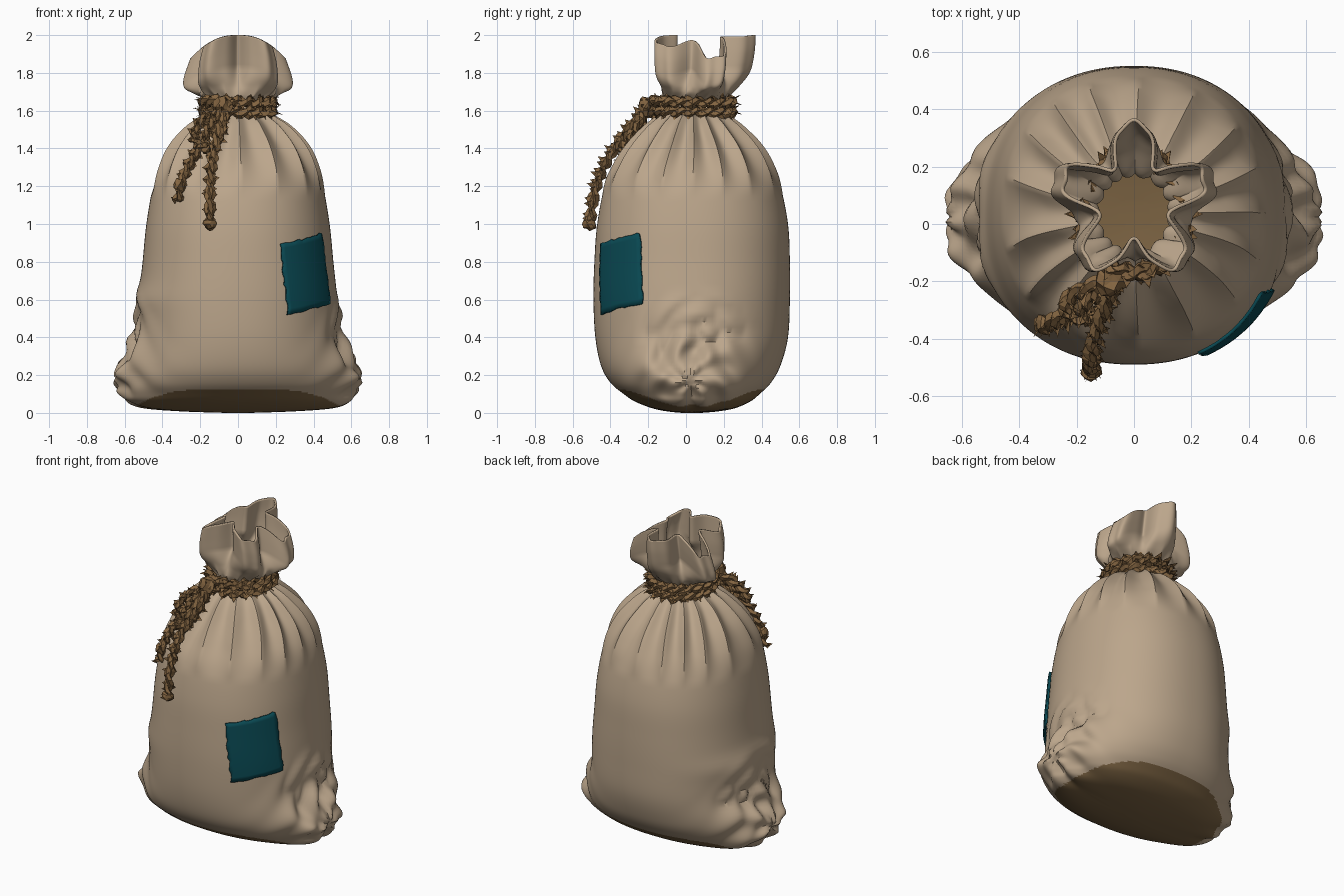
import bpy, bmesh, math, random
from mathutils import Vector

if "Cube" in bpy.data.objects:
    bpy.data.objects.remove(bpy.data.objects["Cube"])

random.seed(4)


def material(name, rgb):
    m = bpy.data.materials.new(name)
    m.diffuse_color = (*rgb, 1)
    m.use_nodes = True
    m.node_tree.nodes["Principled BSDF"].inputs["Base Color"].default_value = m.diffuse_color
    return m


CLOTH = material("tan cloth", (0.50, 0.38, 0.26))
BASE = material("brown base", (0.20, 0.125, 0.055))
ROPE = material("rope brown", (0.23, 0.13, 0.053))
TEAL = material("teal patch", (0.003, 0.068, 0.088))


def spline(pts, u):
    """Catmull-Rom through tuples, u counted in segments."""
    n = len(pts) - 1
    i = min(int(u), n - 1)
    t = u - i
    p0, p1, p2, p3 = (pts[max(0, min(n, k))] for k in (i - 1, i, i + 1, i + 2))
    return [0.5 * (2 * b + (c - a) * t + (2 * a - 5 * b + 4 * c - d) * t * t
                   + (3 * b - a - 3 * c + d) * t ** 3)
            for a, b, c, d in zip(p0, p1, p2, p3)]


def make_object(name, bm, mats):
    me = bpy.data.meshes.new(name)
    bm.to_mesh(me)
    bm.free()
    ob = bpy.data.objects.new(name, me)
    bpy.context.collection.objects.link(ob)
    for m in mats:
        me.materials.append(m)
    return ob


def smooth(ob, angle):
    bpy.ops.object.select_all(action='DESELECT')
    bpy.context.view_layer.objects.active = ob
    ob.select_set(True)
    bpy.ops.object.shade_smooth_by_angle(angle=math.radians(angle))


def thicken(ob, t, offset):
    s = ob.modifiers.new("thickness", 'SOLIDIFY')
    s.thickness, s.offset = t, offset


# Sack profile: height, half width, front y, back y
PROFILE = [
    (0.0, 0.06, -0.02, 0.08), (0.008, 0.28, -0.10, 0.17), (0.025, 0.45, -0.18, 0.26),
    (0.06, 0.52, -0.27, 0.34), (0.10, 0.535, -0.33, 0.39), (0.16, 0.54, -0.40, 0.45),
    (0.25, 0.54, -0.45, 0.50), (0.4, 0.53, -0.48, 0.54), (0.6, 0.525, -0.49, 0.55),
    (0.8, 0.505, -0.485, 0.55), (1.0, 0.485, -0.47, 0.54), (1.2, 0.45, -0.43, 0.50),
    (1.32, 0.41, -0.37, 0.45), (1.42, 0.355, -0.30, 0.385), (1.52, 0.265, -0.21, 0.29),
    (1.59, 0.165, -0.125, 0.205), (1.64, 0.145, -0.115, 0.19), (1.72, 0.245, -0.15, 0.27),
    (1.80, 0.295, -0.19, 0.33), (1.91, 0.29, -0.20, 0.355), (2.0, 0.26, -0.20, 0.36)]
NECK = 1.63


def surface(th, u):
    z, a, yf, yb = spline(PROFILE, u)
    c, s = math.cos(th), math.sin(th)
    e = 2 / (2.2 if z < 1.3 else 2.0 + 0.2 * max(0, (1.5 - z) / 0.2))
    x = a * math.copysign(abs(c) ** e, c)
    half, yc = (yb - yf) / 2, (yb + yf) / 2
    y = half * math.copysign(abs(s) ** e, s)
    # pinched corners with fanned creases
    d = math.acos(min(1, abs(c)))
    fall = math.exp(-(d / 0.72) ** 2) * min(1, a / 0.53)
    ear = 0.115 * math.exp(-((z - 0.16) / 0.165) ** 2)
    if c < 0:
        ear += 0.025 * math.exp(-((z - 0.6) / 0.07) ** 2)
    rho, phi = math.hypot(y, z - 0.17), math.atan2(z - 0.17, y)
    mask = min(1, rho / 0.2) * max(0, 1 - (rho / 0.5) ** 2)
    ear += 0.035 * mask * math.sin(6 * phi + 14 * rho + (1.5 if c < 0 else 0))
    ear += 0.02 * mask * math.sin(45 * rho + 2 * math.sin(3 * phi))
    if z < 0.2:
        ear -= 0.04 * math.exp(-(y / 0.05) ** 2) * min(1, (0.2 - z) / 0.08)
    x += math.copysign(ear * fall, c)
    # gathered pleats on the shoulder, then rounded folds in the frill
    k = max(0, min(1, (z - 1.15) / 0.3)) * max(0, min(1, (1.75 - z) / 0.15))
    f = 1 + 0.15 * k * (0.45 - abs(math.sin(8.5 * th + 0.6 * math.sin(3 * th))))
    t = max(0, min(1, (z - 1.67) / 0.16))
    f *= 1 - 0.5 * t * (0.5 - 0.5 * math.cos(5 * (th - math.pi / 2))) ** 1.5
    f *= 1 + 0.03 * t * math.sin(17 * th)
    x *= f
    if z > NECK:
        z = NECK + (z - NECK) * (1 - 0.42 * min(1, abs(x) / 0.28) ** 2.2)
    return Vector((x, yc + y * f, max(0, z)))


# Sack body with frill
COLS, PER = 240, 7
ROWS = (len(PROFILE) - 1) * PER + 1
bm = bmesh.new()
grid = [[bm.verts.new(surface(2 * math.pi * j / COLS, i / PER)) for j in range(COLS)]
        for i in range(ROWS)]
bm.faces.new(grid[0][::-1]).material_index = 1
for i in range(ROWS - 1):
    for j in range(COLS):
        k = (j + 1) % COLS
        face = bm.faces.new((grid[i][j], grid[i][k], grid[i + 1][k], grid[i + 1][j]))
        p = face.calc_center_median()
        if p.z < 0.125 - 0.08 * (abs(p.x) / 0.52) ** 4:
            face.material_index = 1
sack = make_object("sack", bm, [CLOTH, BASE])
thicken(sack, 0.012, -1)
smooth(sack, 40)


# Sewn patch following the sack surface
def u_of(z):
    for i in range(len(PROFILE) - 1):
        z0, z1 = PROFILE[i][0], PROFILE[i + 1][0]
        if z <= z1:
            return i + (z - z0) / (z1 - z0)


bm = bmesh.new()
N = 14
cells = []
for i in range(N + 1):
    row = []
    for j in range(N + 1):
        v, h = i / N, j / N
        edge = i in (0, N) or j in (0, N)
        r = random.uniform(-1, 1) if edge else 0
        th = math.radians(-63 + 36 * h - 3 * v + 0.7 * r)
        p = surface(th, u_of(0.525 + 0.055 * h + 0.37 * v + 0.006 * r))
        row.append(bm.verts.new(p + Vector((p.x, p.y, 0)).normalized() * 0.006))
    cells.append(row)
for i in range(N):
    for j in range(N):
        bm.faces.new((cells[i][j], cells[i][j + 1], cells[i + 1][j + 1], cells[i + 1][j]))
patch = make_object("patch", bm, [TEAL])
thicken(patch, 0.012, 1)
smooth(patch, 40)


# Rough twisted rope: two strands wound round a path, with frayed fibres
def rope(name, path, closed, radius, turns):
    bm = bmesh.new()
    n = len(path)
    for strand in (0, math.pi):
        rings = []
        for i, p in enumerate(path):
            if closed:
                tan = path[(i + 1) % n] - path[i - 1]
            else:
                tan = path[min(i + 1, n - 1)] - path[max(i - 1, 0)]
            tan.normalize()
            side = tan.cross(Vector((0.3, -0.2, 1) if closed else (1, 0.2, 0.1))).normalized()
            up = side.cross(tan)
            w = 2 * math.pi * turns * i / n + strand
            c = p + (side * math.cos(w) + up * math.sin(w)) * radius * 0.8
            ring = []
            for k in range(5):
                b = 2 * math.pi * k / 5
                q = c + (side * math.cos(b) + up * math.sin(b)) * radius * random.uniform(0.7, 1.3)
                ring.append(bm.verts.new(q))
            rings.append(ring)
            # frayed sliver
            out = (c - p).normalized() * radius * random.uniform(1.2, 2)
            bm.faces.new([bm.verts.new(c + o) for o in
                          (tan * radius, out + side * radius * 0.5, -tan * radius + up * radius * 0.5)])
        for i in range(n if closed else n - 1):
            a, b = rings[i], rings[(i + 1) % n]
            for k in range(5):
                m = (k + 1) % 5
                bm.faces.new((a[k], a[m], b[m], b[k]))
        if not closed:
            bm.faces.new(rings[0])
            bm.faces.new(rings[-1])
    bmesh.ops.recalc_face_normals(bm, faces=bm.faces)
    return make_object(name, bm, [ROPE])


def hanging(name, pts, radius=0.019):
    path = [Vector(spline(pts, i / 8)) for i in range(8 * (len(pts) - 1) + 1)]
    return rope(name, path, False, radius, len(pts))


for num, z in enumerate((1.595, 1.645)):
    loop = [Vector((0.178 * math.cos(2 * math.pi * i / 56),
                    0.035 + 0.205 * math.sin(2 * math.pi * i / 56), z)) for i in range(56)]
    rope("neck_rope_%d" % (num + 1), loop, True, 0.021, 9)

hanging("rope_end_left", [(-0.07, -0.19, 1.63), (-0.15, -0.26, 1.52), (-0.21, -0.31, 1.40),
                          (-0.28, -0.34, 1.27), (-0.32, -0.35, 1.12)])
hanging("rope_end_front", [(-0.07, -0.20, 1.63), (-0.11, -0.32, 1.48), (-0.14, -0.42, 1.33),
                           (-0.15, -0.48, 1.18), (-0.15, -0.51, 0.99)])
hanging("rope_bow", [(-0.07, -0.19, 1.61), (-0.20, -0.24, 1.54), (-0.23, -0.30, 1.44),
                     (-0.14, -0.33, 1.40), (-0.09, -0.27, 1.50), (-0.07, -0.20, 1.62)])

# Knots at the tie and the rope ends
for name, pos, r in (("tie_knot", (-0.08, -0.20, 1.62), 0.055),
                     ("left_end_knot", (-0.31, -0.35, 1.21), 0.036),
                     ("front_end_knot", (-0.15, -0.51, 1.0), 0.036)):
    bm = bmesh.new()
    bmesh.ops.create_icosphere(bm, subdivisions=2, radius=r)
    for v in bm.verts:
        v.co = v.co * random.uniform(0.75, 1.2) + Vector(pos)
    make_object(name, bm, [ROPE])
